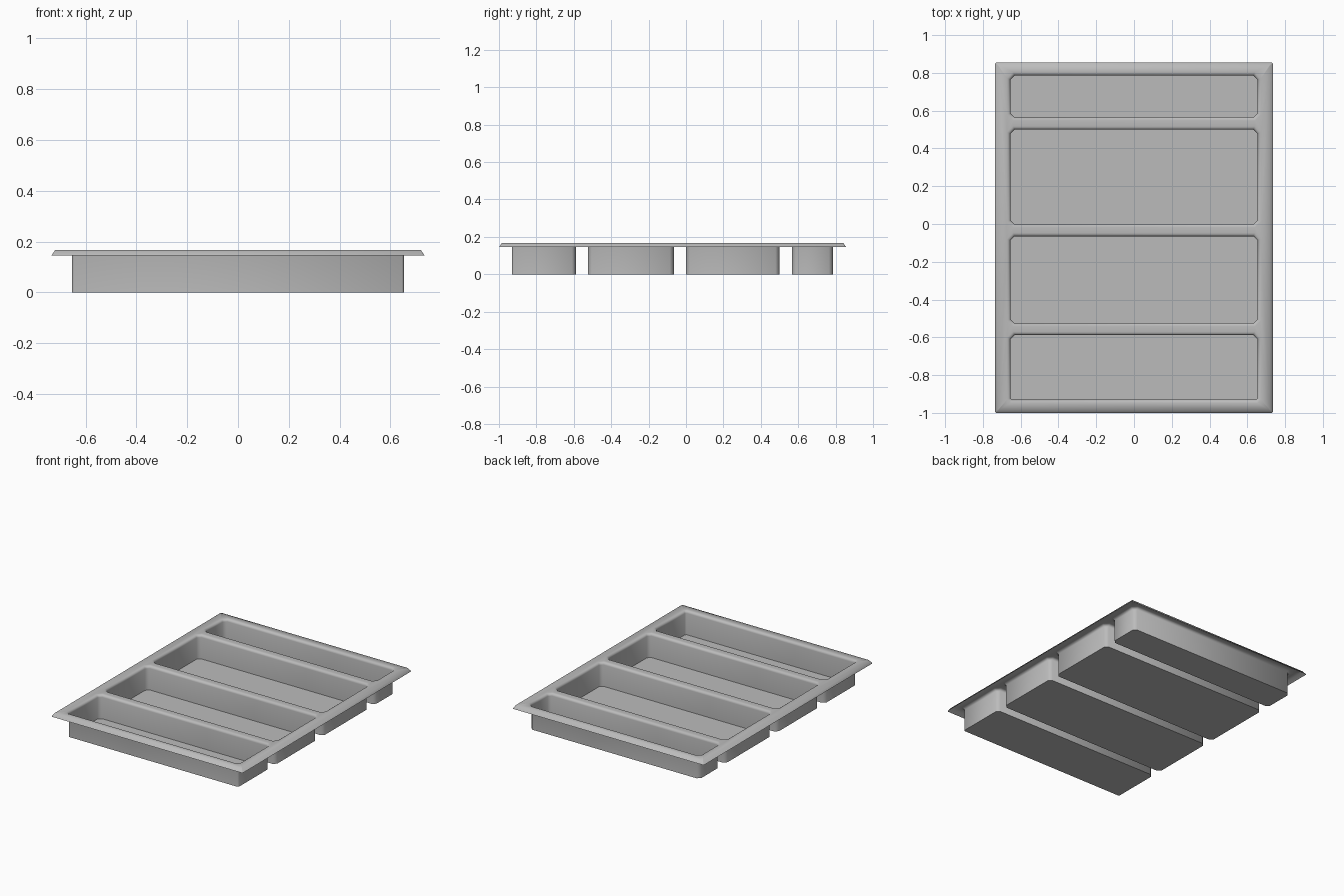
import bpy, bmesh, math

cube = bpy.data.objects.get("Cube")
if cube:
    bpy.data.objects.remove(cube, do_unlink=True)

mat = bpy.data.materials.new("grey plastic")
mat.use_nodes = True
colour = (0.5, 0.5, 0.5, 1)
mat.diffuse_color = colour
mat.node_tree.nodes["Principled BSDF"].inputs["Base Color"].default_value = colour

TOP, LIP, HALF_X = 0.167, 0.145, 0.654
FILLET = 0.018
# front edge, back edge, front corner cut of each compartment
BINS = [(-0.93, -0.588, 0.008), (-0.524, -0.065, 0.02),
        (0.0, 0.5, 0.02), (0.566, 0.786, 0.02)]

bm = bmesh.new()


def loop(hx, y0, y1, z, front=0.0, back=0.0):
    """Ring of vertices around a rectangle with cut corners."""
    pts = []
    for sx, sy, cut in ((-1, -1, front), (1, -1, front), (1, 1, back), (-1, 1, back)):
        y = y1 if sy > 0 else y0
        corner = [(sx * (hx - cut), y), (sx * hx, y - sy * cut)]
        if sx * sy < 0:
            pts += corner
        else:
            pts += corner[::-1]
    return [bm.verts.new((x, y, z)) for x, y in pts]


def skin(a, b):
    n = len(a)
    for i in range(n):
        j = (i + 1) % n
        bm.faces.new((a[i], a[j], b[j], b[i]))


def edges_of(ring):
    found = []
    for i, v in enumerate(ring):
        w = ring[(i + 1) % len(ring)]
        found.append(bm.edges.get((v, w)) or bm.edges.new((v, w)))
    return found


# Sloped outer rim
low = loop(0.735, -1.0, 0.856, LIP, 0.006, 0.006)
high = loop(0.72, -0.985, 0.841, TOP, 0.003, 0.003)
skin(low, high)
deck_edges = edges_of(high)

# Compartments: floor, upright walls, rounded upper edge
for y0, y1, front in BINS:
    floor = loop(HALF_X, y0, y1, 0, front, 0.022)
    bm.faces.new(floor)
    previous = floor
    for k in range(5):
        a = math.radians(22.5 * k)
        grow = FILLET * (1 - math.cos(a))
        z = TOP - FILLET + FILLET * math.sin(a)
        ring = loop(HALF_X + grow, y0 - grow, y1 + grow, z,
                    front + 0.586 * grow, 0.022 + 0.586 * grow)
        skin(previous, ring)
        previous = ring
    deck_edges += edges_of(previous)

# Flat deck between the rim and the compartments
bmesh.ops.triangle_fill(bm, edges=deck_edges, normal=(0, 0, 1), use_beauty=True)
bmesh.ops.recalc_face_normals(bm, faces=bm.faces[:])
deck = [f for f in bm.faces if abs(f.normal.z) > 0.99]
if sum(f.normal.z for f in deck) < 0:
    bmesh.ops.reverse_faces(bm, faces=bm.faces[:])

mesh = bpy.data.meshes.new("divided_tray")
bm.to_mesh(mesh)
bm.free()
mesh.materials.append(mat)
tray = bpy.data.objects.new("divided_tray", mesh)
bpy.context.collection.objects.link(tray)

bpy.ops.object.select_all(action="DESELECT")
tray.select_set(True)
bpy.context.view_layer.objects.active = tray
bpy.ops.object.shade_smooth_by_angle(angle=math.radians(50))
